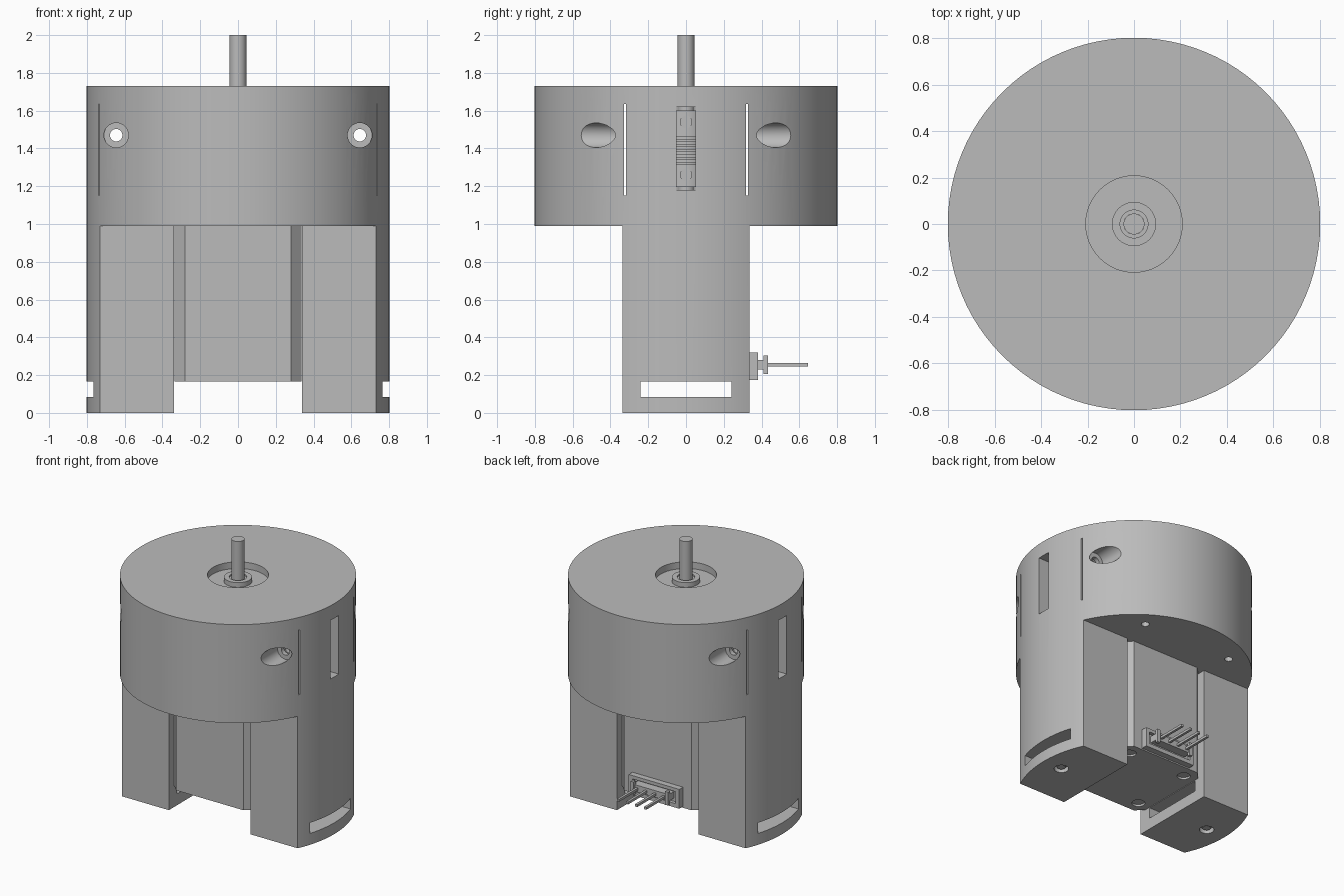
import bpy, bmesh, math
from mathutils import Matrix

default = bpy.data.objects.get("Cube")
if default:
    bpy.data.objects.remove(default, do_unlink=True)

grey = bpy.data.materials.new("plain_grey")
grey.use_nodes = True
grey.diffuse_color = (0.5, 0.5, 0.5, 1)
grey.node_tree.nodes["Principled BSDF"].inputs["Base Color"].default_value = grey.diffuse_color


def make(name, bm):
    bmesh.ops.recalc_face_normals(bm, faces=bm.faces)
    mesh = bpy.data.meshes.new(name)
    bm.to_mesh(mesh)
    bm.free()
    mesh.materials.append(grey)
    ob = bpy.data.objects.new(name, mesh)
    bpy.context.collection.objects.link(ob)
    return ob


def box(name, x0, x1, y0, y1, z0, z1):
    bm = bmesh.new()
    bmesh.ops.create_cube(bm, size=1)
    for v in bm.verts:
        v.co = ((x0 + x1) / 2 + v.co.x * (x1 - x0),
                (y0 + y1) / 2 + v.co.y * (y1 - y0),
                (z0 + z1) / 2 + v.co.z * (z1 - z0))
    return make(name, bm)


def rod(name, r, centre, length, axis="Z", sides=32):
    bm = bmesh.new()
    bmesh.ops.create_cone(bm, cap_ends=True, segments=sides, radius1=r, radius2=r, depth=length)
    turn = {"X": Matrix.Rotation(math.pi / 2, 4, "Y"),
            "Y": Matrix.Rotation(math.pi / 2, 4, "X"), "Z": Matrix()}[axis]
    bmesh.ops.transform(bm, matrix=Matrix.Translation(centre) @ turn, verts=bm.verts)
    return make(name, bm)


def upright(name, r, z0, z1, x=0, y=0, sides=32):
    return rod(name, r, (x, y, (z0 + z1) / 2), z1 - z0, "Z", sides)


def lathe(name, profile, sides=48):
    bm = bmesh.new()
    verts = [bm.verts.new((r, 0, z)) for r, z in profile]
    edges = [bm.edges.new(pair) for pair in zip(verts, verts[1:])]
    bmesh.ops.spin(bm, geom=verts + edges, cent=(0, 0, 0), axis=(0, 0, 1),
                   angle=math.tau, steps=sides)
    bmesh.ops.remove_doubles(bm, verts=bm.verts, dist=0.0001)
    return make(name, bm)


def cut(ob, cutter):
    mod = ob.modifiers.new("cut", "BOOLEAN")
    mod.operation, mod.solver, mod.object = "DIFFERENCE", "EXACT", cutter
    cutter.hide_render = True
    bpy.context.view_layer.objects.active = ob
    bpy.ops.object.modifier_apply(modifier=mod.name)
    bpy.data.objects.remove(cutter, do_unlink=True)


def smooth(ob):
    bpy.ops.object.select_all(action="DESELECT")
    ob.select_set(True)
    bpy.context.view_layer.objects.active = ob
    bpy.ops.object.shade_smooth_by_angle(angle=math.radians(30))


TOP, UNDER, LEG_Y, LEG_X = 1.73, 0.99, 0.335, 0.34

# Housing: one cylinder with the legs carved free
housing = upright("housing", 0.803, 0, TOP, sides=96)
for s in (-1, 1):
    y0, y1 = sorted((s * LEG_Y, s))
    cut(housing, box("cutter", -1, 1, y0, y1, -0.1, UNDER))
cut(housing, box("cutter", -LEG_X, LEG_X, -0.5, 0.5, -0.1, UNDER))
cut(housing, box("cutter", -1, 1, -0.24, 0.24, 0.085, 0.165))

# Coupling chamber, side windows and the recess in the lid
cut(housing, upright("cutter", 0.18, 1.03, 1.64))
cut(housing, box("cutter", -1, 1, -0.05, 0.05, 1.18, 1.62))
cut(housing, upright("cutter", 0.208, 1.68, 1.8, sides=48))
for s in (-1, 1):
    # Thin clamping slits and screw holes
    cut(housing, box("cutter", -1, 1, s * 0.322 - 0.005, s * 0.322 + 0.005, 1.15, 1.635))
    x = s * 0.645
    cut(housing, rod("cutter", 0.033, (x, 0, 1.47), 2, "Y"))
    for t in (-1, 1):
        cut(housing, rod("cutter", 0.065, (x, t * 0.66, 1.47), 0.6, "Y"))
        cut(housing, upright("cutter", 0.028, 0.9, 1.1, s * 0.37, t * 0.56))
    cut(housing, upright("cutter", 0.05, -0.1, 0.035, x))
smooth(housing)

# Leg screws sunk in the feet
for side, s in (("left", 1), ("right", -1)):
    screw = upright(side + "_foot_screw", 0.028, 0.012, 0.06, s * 0.645)
    smooth(screw)

# Motor block with chamfered upright corners
w, c = 0.335, 0.055
bm = bmesh.new()
corners = [(w, w - c), (w - c, w), (c - w, w), (-w, w - c),
           (-w, c - w), (c - w, -w), (w - c, -w), (w, c - w)]
face = bm.faces.new([bm.verts.new((x, y, 0.165)) for x, y in corners])
raised = bmesh.ops.extrude_face_region(bm, geom=[face])["geom"]
bmesh.ops.translate(bm, vec=(0, 0, UNDER - 0.165 + 0.005),
                    verts=[v for v in raised if isinstance(v, bmesh.types.BMVert)])
motor = make("motor", bm)
for x in (-0.24, 0.24):
    for y in (-0.24, 0.24):
        cut(motor, upright("cutter", 0.045, 0.1, 0.18, x, y))
smooth(motor)

# Shafts and bearing collar
smooth(upright("output_shaft", 0.045, 1.5, 2))
smooth(upright("motor_shaft", 0.045, 0.98, 1.25))
smooth(lathe("bearing_collar", [(0.045, 1.675), (0.095, 1.675), (0.095, 1.715),
                                (0.06, 1.715), (0.06, 1.705), (0.045, 1.705)]))

# Flexible coupling with grooves and clamp screws
profile = [(0.03, 1.195), (0.13, 1.195)]
for i in range(6):
    z = 1.315 + i * 0.027
    profile += [(0.13, z), (0.105, z), (0.105, z + 0.011), (0.13, z + 0.011)]
profile += [(0.13, 1.6), (0.03, 1.6)]
smooth(lathe("flexible_coupling", profile))
for side, s in (("left", 1), ("right", -1)):
    for level, z in (("lower", 1.26), ("upper", 1.54)):
        smooth(rod(f"{side}_{level}_clamp_screw", 0.033, (s * 0.12, 0, z), 0.03, "X"))

# Plug socket on the back of the motor
socket = box("socket", -0.21, 0.21, 0.33, 0.38, 0.175, 0.32)
cut(socket, box("cutter", -0.18, 0.18, 0.355, 0.5, 0.205, 0.295))
box("socket_core", -0.15, 0.15, 0.33, 0.42, 0.23, 0.28)
for side, s in (("left", 1), ("right", -1)):
    x0, x1 = sorted((s * 0.13, s * 0.155))
    box(side + "_socket_ear", x0, x1, 0.41, 0.435, 0.205, 0.305)
for i in range(4):
    x = -0.113 + i * 0.075
    box(f"pin_{i + 1}", x - 0.009, x + 0.009, 0.4, 0.645, 0.245, 0.263)
